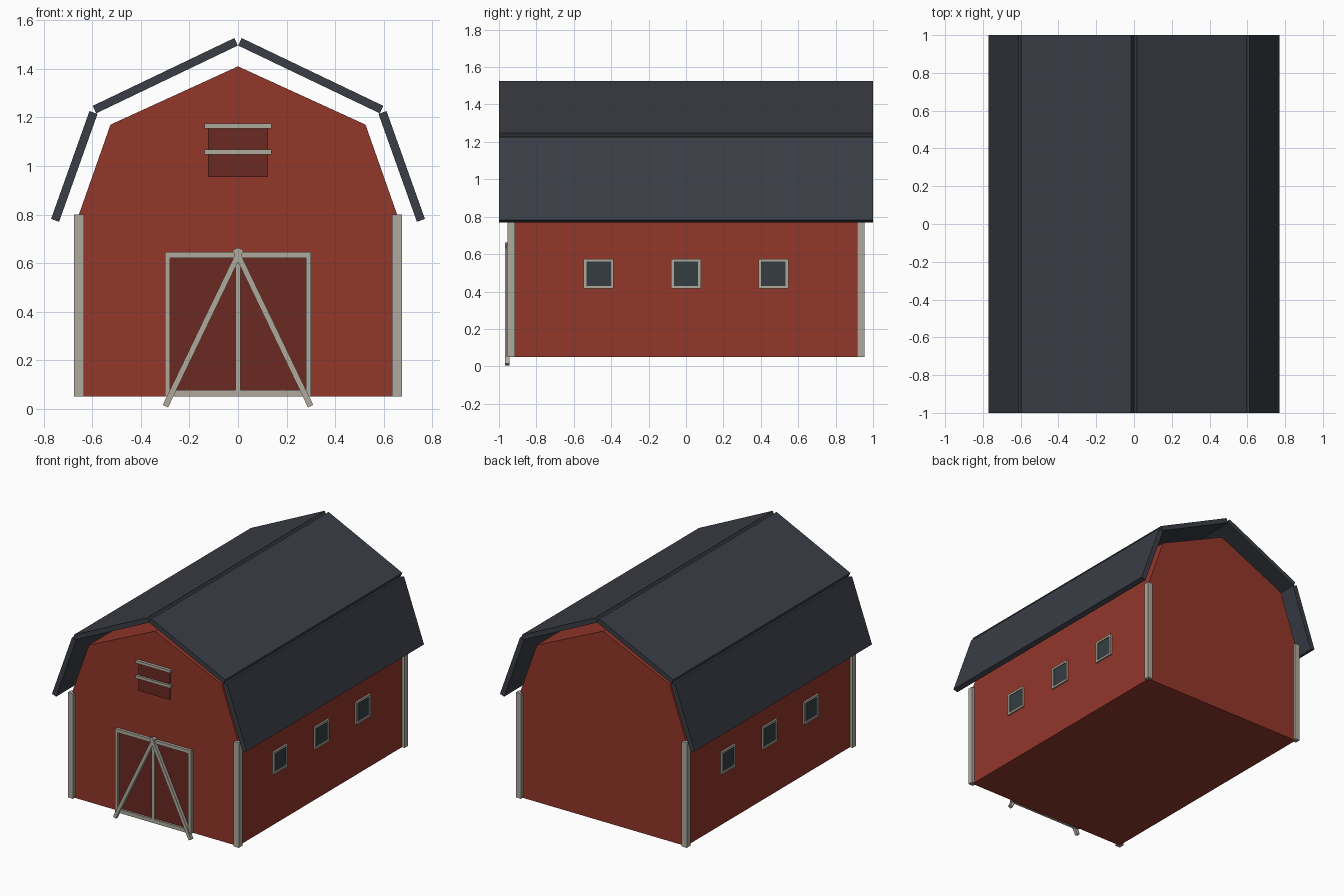
import bpy, bmesh
from math import atan2, hypot
from mathutils import Matrix, Vector

if "Cube" in bpy.data.objects:
    bpy.data.objects.remove(bpy.data.objects["Cube"])


def material(name, rgb):
    m = bpy.data.materials.new(name)
    m.diffuse_color = (*rgb, 1)
    m.use_nodes = True
    m.node_tree.nodes["Principled BSDF"].inputs["Base Color"].default_value = m.diffuse_color
    return m


RED = material("barn_red", (0.29, 0.038, 0.023))
DARK = material("door_red", (0.145, 0.022, 0.016))
TRIM = material("trim", (0.43, 0.40, 0.34))
ROOF = material("roof_slate", (0.042, 0.047, 0.06))
GLASS = material("glass", (0.035, 0.048, 0.055))


def finish(name, bm, mat):
    bmesh.ops.recalc_face_normals(bm, faces=bm.faces)
    me = bpy.data.meshes.new(name)
    bm.to_mesh(me)
    bm.free()
    me.materials.append(mat)
    ob = bpy.data.objects.new(name, me)
    bpy.context.collection.objects.link(ob)
    return ob


def box(name, lo, hi, mat):
    lo, hi = Vector(lo), Vector(hi)
    bm = bmesh.new()
    bmesh.ops.create_cube(bm, size=1)
    bm.transform(Matrix.Translation((lo + hi) / 2) @ Matrix.Diagonal((*(hi - lo), 1)))
    return finish(name, bm, mat)


def plank(name, a, b, width, y0, y1, mat):
    """Board running from a to b in the xz plane, square ended."""
    dx, dz = b[0] - a[0], b[1] - a[1]
    bm = bmesh.new()
    bmesh.ops.create_cube(bm, size=1)
    bm.transform(Matrix.Translation(((a[0] + b[0]) / 2, (y0 + y1) / 2, (a[1] + b[1]) / 2))
                 @ Matrix.Rotation(-atan2(dz, dx), 4, 'Y')
                 @ Matrix.Diagonal((hypot(dx, dz), y1 - y0, width, 1)))
    return finish(name, bm, mat)


W, L, BASE, EAVE = 0.655, 0.935, 0.05, 0.80

# Barn body: gambrel profile extruded along y
bm = bmesh.new()
half = [(W, BASE), (W, EAVE), (0.525, 1.17)]
outline = half + [(0, 1.41)] + [(-x, z) for x, z in reversed(half)]
face = bm.faces.new([bm.verts.new((x, -L, z)) for x, z in outline])
ext = bmesh.ops.extrude_face_region(bm, geom=[face], use_keep_orig=True)
bmesh.ops.translate(bm, vec=(0, 2 * L, 0),
                    verts=[v for v in ext["geom"] if isinstance(v, bmesh.types.BMVert)])
finish("barn_body", bm, RED)

# Roof panels, corner posts and side windows, on both sides
for s, side in ((-1, "left"), (1, "right")):
    plank(f"upper_roof_{side}", (s * 0.008, 1.511), (s * 0.591, 1.232), 0.034, -1, 1, ROOF)
    plank(f"lower_roof_{side}", (s * 0.595, 1.22), (s * 0.753, 0.776), 0.035, -1, 1, ROOF)

    for t, end in ((-1, "front"), (1, "back")):
        x, y, r = s * W, t * L, 0.02
        box(f"corner_post_{end}_{side}", (x - r, y - r, BASE), (x + r, y + r, EAVE), TRIM)

    for i, y in enumerate((-0.467, 0, 0.467)):
        z, o, n = 0.495, 0.08, 0.065
        x0, xg, xf = s * (W - 0.01), s * (W + 0.005), s * (W + 0.012)
        tag = f"{side}_{i + 1}"
        box(f"window_glass_{tag}", (min(x0, xg), y - n, z - n), (max(x0, xg), y + n, z + n), GLASS)
        for part, ya, yb, za, zb in (("sill", -o, o, -o, -n), ("head", -o, o, n, o),
                                     ("jamb_a", -o, -n, -n, n), ("jamb_b", n, o, -n, n)):
            box(f"window_{part}_{tag}", (min(x0, xf), y + ya, z + za),
                (max(x0, xf), y + yb, z + zb), TRIM)

# Front double door with frame and diagonal braces
box("door_panel", (-0.29, -0.945, BASE), (0.29, -0.925, 0.635), DARK)
F0, F1 = -0.960, -0.940
box("door_top_rail", (-0.30, F0, 0.62), (0.30, F1, 0.645), TRIM)
box("door_bottom_rail", (-0.28, F0, BASE), (0.28, F1, 0.077), TRIM)
box("door_centre_stile", (-0.011, F0, 0.077), (0.011, F1, 0.62), TRIM)
for s, side in ((-1, "left"), (1, "right")):
    x = s * 0.29
    box(f"door_stile_{side}", (x - 0.011, F0, BASE), (x + 0.011, F1, 0.64), TRIM)
    plank(f"door_brace_{side}", (s * 0.299, 0.011), (s * -0.012, 0.658), 0.024,
          -0.968 - 0.001 * (s > 0), -0.945, TRIM)

# Hayloft hatch with two cross bars
box("hayloft_hatch", (-0.123, -0.945, 0.955), (0.123, -0.925, 1.17), DARK)
for i, z in enumerate((1.057, 1.165)):
    box(f"hayloft_bar_{i + 1}", (-0.137, -0.96, z - 0.01), (0.137, -0.94, z + 0.01), TRIM)
